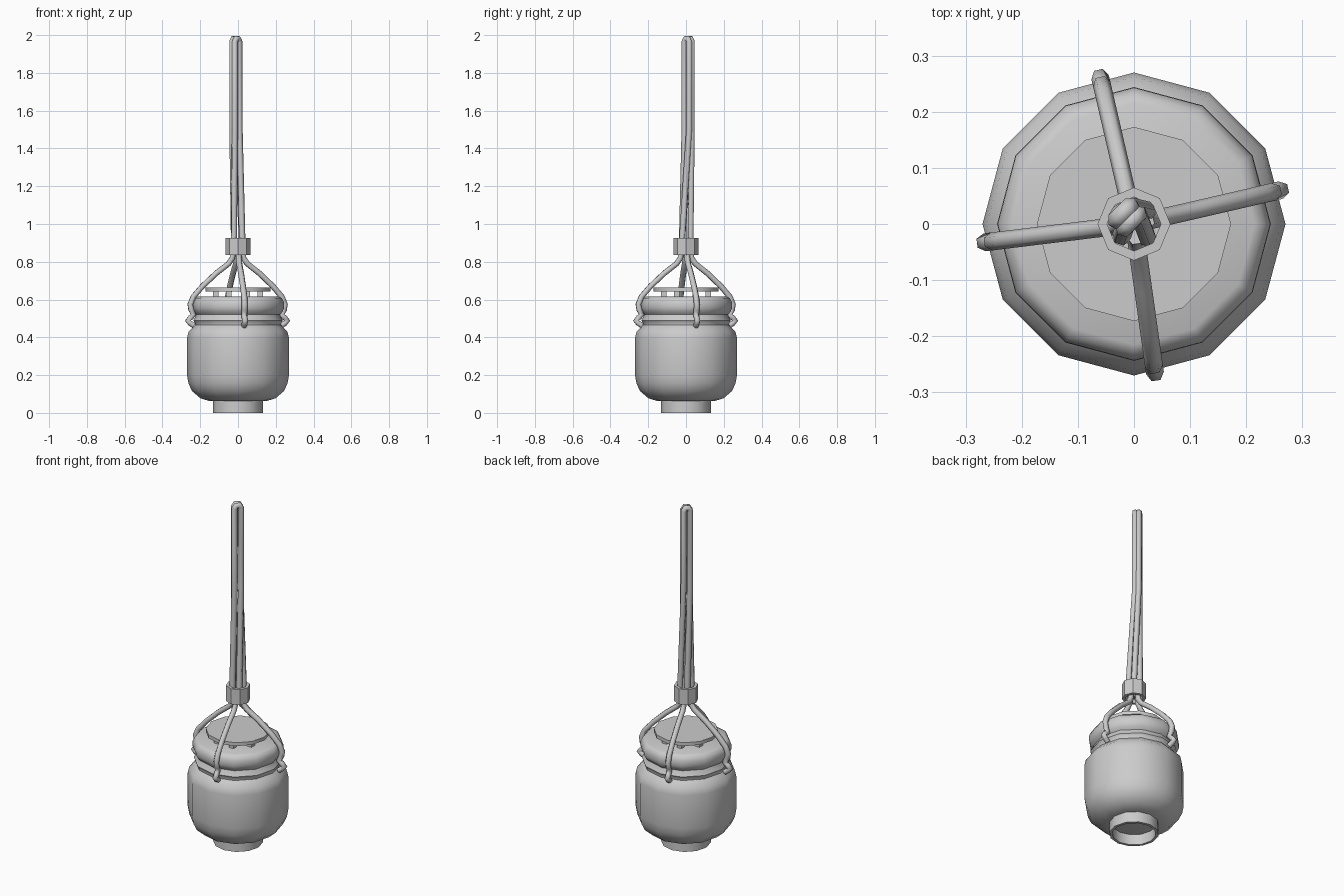
import bpy, bmesh
from math import sin, cos, pi, radians

if "Cube" in bpy.data.objects:
    bpy.data.objects.remove(bpy.data.objects["Cube"])


def lathe(name, profile, sides, closed=False, smooth=40):
    """Spin an (r, z) profile around z; r = 0 ends become poles."""
    bm = bmesh.new()
    rings = []
    for r, z in profile:
        if r == 0:
            rings.append([bm.verts.new((0, 0, z))] * sides)
        else:
            rings.append([bm.verts.new((r * cos(2 * pi * i / sides),
                                        r * sin(2 * pi * i / sides), z))
                          for i in range(sides)])
    pairs = list(zip(rings, rings[1:]))
    if closed:
        pairs.append((rings[-1], rings[0]))
    for a, b in pairs:
        for i in range(sides):
            j = (i + 1) % sides
            bm.faces.new(list(dict.fromkeys((a[i], a[j], b[j], b[i]))))
    bmesh.ops.recalc_face_normals(bm, faces=bm.faces)
    return finish(name, bm, smooth)


def finish(name, bm, smooth=40):
    mesh = bpy.data.meshes.new(name)
    bm.to_mesh(mesh)
    bm.free()
    ob = bpy.data.objects.new(name, mesh)
    bpy.context.collection.objects.link(ob)
    if smooth:
        bpy.ops.object.select_all(action='DESELECT')
        ob.select_set(True)
        bpy.context.view_layer.objects.active = ob
        bpy.ops.object.shade_smooth_by_angle(angle=radians(smooth))
    return ob


def rope(name, points, radius):
    """Round cord following a list of points."""
    cu = bpy.data.curves.new(name, 'CURVE')
    cu.dimensions = '3D'
    cu.bevel_depth = radius
    cu.bevel_resolution = 1
    cu.use_fill_caps = True
    sp = cu.splines.new('POLY')
    sp.points.add(len(points) - 1)
    for p, co in zip(sp.points, points):
        p.co = (*co, 1)
    sp.use_smooth = True
    ob = bpy.data.objects.new(name, cu)
    bpy.context.collection.objects.link(ob)
    return ob


# Jar body with threaded neck and closed top
lathe("jar", [(0, 0.062), (0.15, 0.062), (0.2, 0.078), (0.243, 0.115),
              (0.262, 0.155), (0.27, 0.2), (0.27, 0.395), (0.262, 0.43),
              (0.237, 0.455), (0.228, 0.465), (0.23, 0.48), (0.237, 0.49),
              (0.228, 0.505), (0.222, 0.52), (0.236, 0.535), (0.244, 0.555),
              (0.243, 0.585), (0.232, 0.607), (0.215, 0.615), (0, 0.615)], 12)

# Hollow foot ring under the jar
lathe("foot_ring", [(0.133, 0.066), (0.133, 0), (0.117, 0), (0.117, 0.066)],
      12, closed=True)

# Raised lid on small posts
lathe("lid", [(0, 0.643), (0.173, 0.643), (0.173, 0.663), (0, 0.663)], 12)
bm = bmesh.new()
for i in range(8):
    a = 2 * pi * (i + 0.5) / 8
    vs = bmesh.ops.create_cube(bm, size=1)["verts"]
    bmesh.ops.scale(bm, vec=(0.03, 0.03, 0.036), verts=vs)
    bmesh.ops.translate(bm, vec=(0.128 * cos(a), 0.128 * sin(a), 0.63), verts=vs)
finish("lid_posts", bm, smooth=0)

# Collar gathering the cords
lathe("cord_collar", [(0.065, 0.835), (0.065, 0.925), (0.048, 0.925),
                      (0.048, 0.835)], 8, closed=True)

# Four cords gripping the neck, spreading out from the collar
grip = [(0.022, 0.88), (0.03, 0.82), (0.05, 0.79), (0.115, 0.74), (0.19, 0.67),
        (0.238, 0.615), (0.255, 0.575), (0.25, 0.545), (0.237, 0.52),
        (0.252, 0.505), (0.268, 0.488), (0.255, 0.475), (0.235, 0.462)]
for k, deg in enumerate((13, 103, 187, 278)):
    a = radians(deg)
    rope(f"neck_cord_{k + 1}", [(r * cos(a), r * sin(a), z) for r, z in grip], 0.016)

# Hanging loops: two long cords, each running up, over and back down
for k, s in enumerate((-1, 1)):
    ox, oy = -0.012 - s * 0.007, 0.012 + s * 0.007
    lo = [(-0.022, -0.022 * -s), (0.024, -0.024 * -s)]
    pts = [(*lo[0], 0.86), (ox - 0.012, oy - 0.012, 1.5),
           (ox - 0.012, oy - 0.012, 1.965), (ox - 0.006, oy - 0.006, 1.98),
           (ox + 0.006, oy + 0.006, 1.98), (ox + 0.012, oy + 0.012, 1.965),
           (ox + 0.013, oy + 0.012, 1.5), (*lo[1], 0.86)]
    rope(f"hanging_loop_{k + 1}", pts, 0.017)
